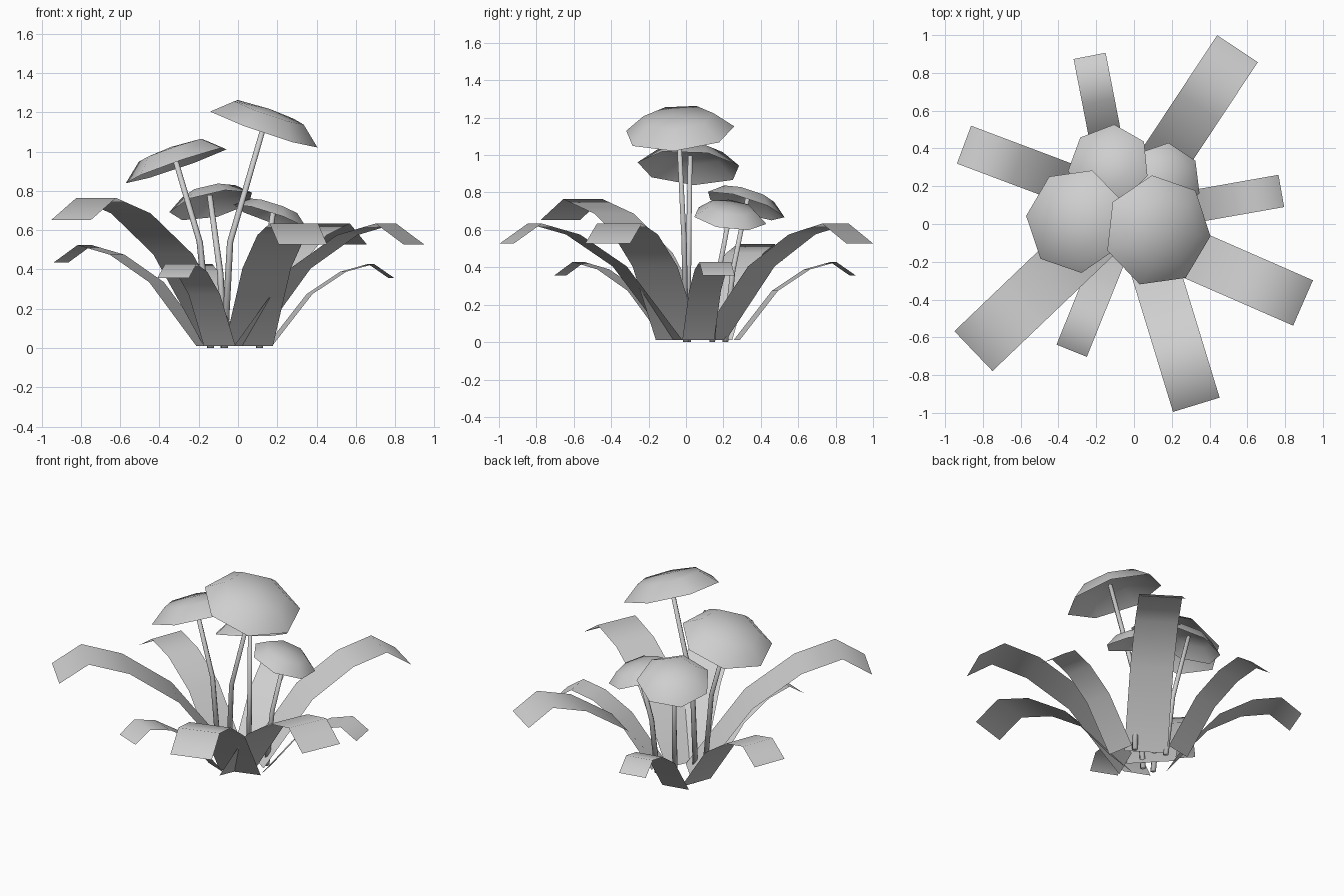
import bpy, bmesh
from math import sin, cos, tau, radians
from mathutils import Vector

cube = bpy.data.objects.get("Cube")
if cube:
    bpy.data.objects.remove(cube, do_unlink=True)

grey = bpy.data.materials.new("plain_grey")
grey.use_nodes = True
grey.diffuse_color = (0.62, 0.62, 0.62, 1)
grey.node_tree.nodes["Principled BSDF"].inputs["Base Color"].default_value = (0.62, 0.62, 0.62, 1)


def finish(bm, name):
    mesh = bpy.data.meshes.new(name)
    bm.to_mesh(mesh)
    bm.free()
    mesh.materials.append(grey)
    mesh.shade_smooth()
    obj = bpy.data.objects.new(name, mesh)
    bpy.context.scene.collection.objects.link(obj)


def bridge(bm, a, b):
    n = len(a)
    for i in range(n):
        j = (i + 1) % n
        bm.faces.new((a[i], a[j], b[j], b[i]))


# Arching strip leaf: (distance back from tip, height) at unit size
LENGTH = 0.942
LEAF = [(LENGTH, 0), (0.63, 0.395), (0.37, 0.565), (0.155, 0.624), (0, 0.518)]


def leaf(name, tip, heading, size, width, lift=0):
    d = Vector((cos(radians(heading)), sin(radians(heading)), 0))
    side = Vector((d.y, -d.x, 0)) * width / 2
    bm = bmesh.new()
    rows = []
    for back, h in LEAF:
        z = 0.01 + (h + lift * (LENGTH - back)) * size
        p = Vector((*tip, z)) - d * back * size
        rows.append([bm.verts.new(p + side), bm.verts.new(p - side)])
    for a, b in zip(rows, rows[1:]):
        bm.faces.new((a[0], b[0], b[1], a[1]))
    finish(bm, name)


# Hollow seven-sided cap, tilted along its axis
def cap(name, centre, axis, radius, phase):
    turn = Vector((0, 0, 1)).rotation_difference(axis)
    bm = bmesh.new()

    def point(r, h, angle):
        p = Vector((r * cos(angle), r * sin(angle), h)) * radius
        return bm.verts.new(centre + turn @ p)

    angles = [radians(phase) + tau * i / 7 for i in range(7)]
    rim = [point(1, 0, a) for a in angles]
    shoulder = [point(0.65, 0.29, a) for a in angles]
    apex = point(0, 0.35, 0)
    bridge(bm, rim, shoulder)
    for i in range(7):
        bm.faces.new((shoulder[i], shoulder[(i + 1) % 7], apex))
    finish(bm, name)


# Thin bent stalk, slightly tapered
def stem(name, path, sides=6):
    bm = bmesh.new()
    rings = []
    for p, r in zip(path, (0.018, 0.016, 0.014)):
        rings.append([bm.verts.new(p + Vector((cos(tau * i / sides), sin(tau * i / sides), 0)) * r)
                      for i in range(sides)])
    for a, b in zip(rings, rings[1:]):
        bridge(bm, a, b)
    bm.faces.new(rings[0][::-1])
    bm.faces.new(rings[-1])
    finish(bm, name)


leaves = [
    ("back_left_leaf", (0.548, 0.928), 56.5, 1, 0.258),
    ("left_small_leaf", (0.78, 0.175), 10, 0.67, 0.173),
    ("left_leaf", (0.895, -0.418), -23.6, 1, 0.262),
    ("front_leaf", (0.33, -0.957), -73, 1, 0.258),
    ("front_small_leaf", (-0.33, -0.671), -112, 0.67, 0.173),
    ("front_right_leaf", (-0.85, -0.673), -136.3, 1.14, 0.292, 0.048),
    ("right_leaf", (-0.90, 0.42), 159.4, 0.823, 0.214),
    ("back_small_leaf", (-0.235, 0.89), 101, 0.67, 0.173),
]
for args in leaves:
    leaf(*args)

# name, rim centre, axis, radius, phase, stem base, stem bend
mushrooms = [
    ("tall", (0.125, -0.037, 1.12), (0.325, -0.075, 0.94), 0.298, -6,
     (-0.07, 0, 0), (-0.04, -0.01, 0.54)),
    ("second", (-0.308, 0.018, 0.932), (-0.325, 0.065, 0.94), 0.28, 20,
     (-0.14, 0.01, 0), (-0.195, 0.015, 0.54)),
    ("back", (-0.133, 0.315, 0.728), (-0.2, 0.29, 0.93), 0.222, 33,
     (-0.07, 0.21, 0), (-0.09, 0.25, 0.38)),
    ("low", (0.166, 0.233, 0.665), (0.31, 0.13, 0.94), 0.2, 32,
     (0.11, 0.14, 0), (0.13, 0.17, 0.35)),
]
for name, centre, axis, radius, phase, base, bend in mushrooms:
    centre, axis = Vector(centre), Vector(axis).normalized()
    cap(name + "_cap", centre, axis, radius, phase)
    stem(name + "_stem", [Vector(base), Vector(bend), centre + axis * radius * 0.25])
